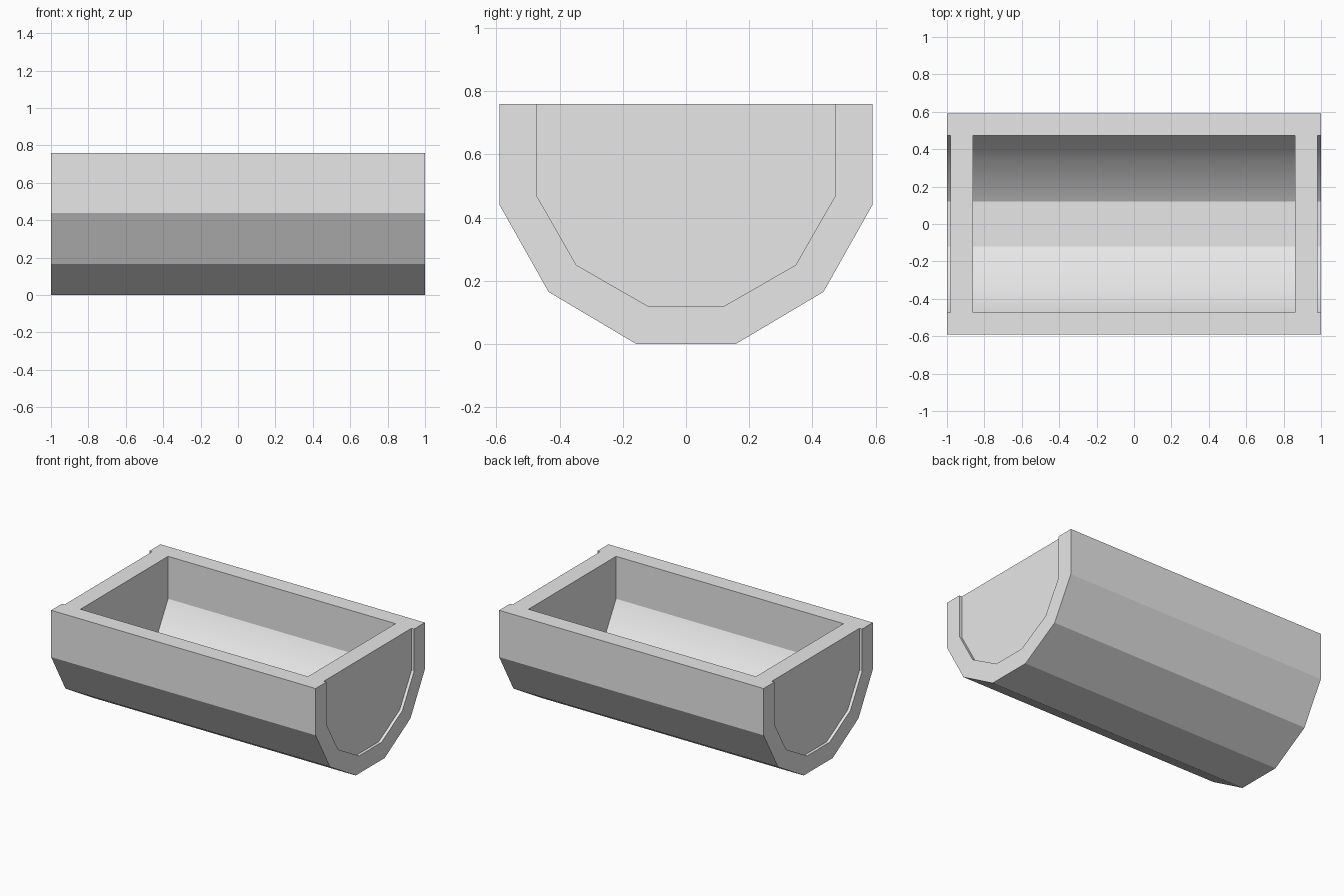
import bpy, bmesh

cube = bpy.data.objects.get("Cube")
if cube:
    bpy.data.objects.remove(cube, do_unlink=True)

# One plain stone colour
grey = bpy.data.materials.new("stone_grey")
grey.use_nodes = True
colour = (0.8, 0.8, 0.8, 1)
grey.diffuse_color = colour
grey.node_tree.nodes["Principled BSDF"].inputs["Base Color"].default_value = colour


def mirrored(half):
    """Complete a half section of (y, z) points, rim to rim."""
    return [(-y, z) for y, z in half] + half[::-1]


outer = mirrored([(0.59, 0.76), (0.59, 0.44), (0.435, 0.165), (0.157, 0)])
inner = mirrored([(0.473, 0.76), (0.473, 0.47), (0.347, 0.25), (0.12, 0.12)])


def finish(name, bm):
    bmesh.ops.recalc_face_normals(bm, faces=bm.faces)
    mesh = bpy.data.meshes.new(name)
    bm.to_mesh(mesh)
    bm.free()
    mesh.materials.append(grey)
    obj = bpy.data.objects.new(name, mesh)
    bpy.context.collection.objects.link(obj)
    return obj


# Trough shell: faceted U section running the full length
bm = bmesh.new()


def ring(profile, x):
    return [bm.verts.new((x, y, z)) for y, z in profile]


out_a, out_b = ring(outer, -1), ring(outer, 1)
in_a, in_b = ring(inner, -1), ring(inner, 1)
last = len(outer) - 1
for i in range(last):
    for a, b in ((out_a, out_b), (in_a, in_b), (out_a, in_a), (out_b, in_b)):
        face = bm.faces.new((a[i], a[i + 1], b[i + 1], b[i]))
        # Sloping inside faces blend softly into each other
        if a is in_a and i not in (0, last // 2, last - 1):
            face.smooth = True
for i in (0, last):
    bm.faces.new((out_a[i], out_b[i], in_b[i], in_a[i]))
finish("trough_shell", bm)

# End walls, set slightly in from the ends of the shell
for name, x0 in (("left_end_wall", 0.86), ("right_end_wall", -0.98)):
    bm = bmesh.new()
    near, far = ring(inner, x0), ring(inner, x0 + 0.12)
    bm.faces.new(near)
    bm.faces.new(far)
    for i in range(len(near)):
        j = (i + 1) % len(near)
        bm.faces.new((near[i], near[j], far[j], far[i]))
    finish(name, bm)
